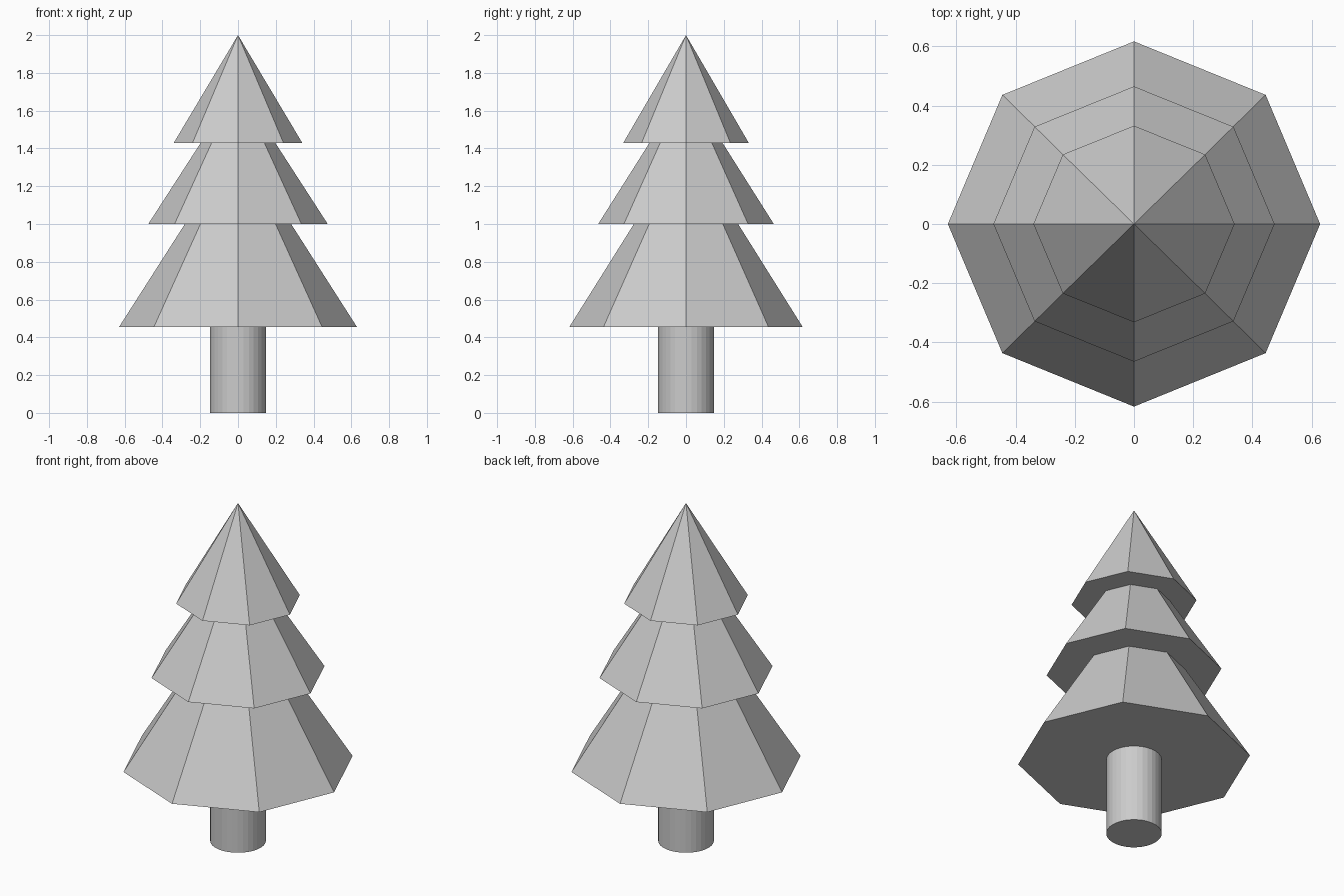
import bpy
import bmesh
from mathutils import Matrix

if "Cube" in bpy.data.objects:
    bpy.data.objects.remove(bpy.data.objects["Cube"])


def add_cone(name, sides, rx, ry, z0, z1, tip):
    """Flat-shaded cone (tip=0) or cylinder (tip=1), slightly oval in plan."""
    bm = bmesh.new()
    bmesh.ops.create_cone(bm, cap_ends=True, cap_tris=False, segments=sides,
                          radius1=1, radius2=tip, depth=1)
    bmesh.ops.remove_doubles(bm, verts=bm.verts, dist=1e-5)
    bm.transform(Matrix.Translation((0, 0, (z0 + z1) / 2))
                 @ Matrix.Diagonal((rx, ry, z1 - z0, 1)))
    bmesh.ops.recalc_face_normals(bm, faces=bm.faces)
    mesh = bpy.data.meshes.new(name)
    bm.to_mesh(mesh)
    bm.free()
    obj = bpy.data.objects.new(name, mesh)
    bpy.context.collection.objects.link(obj)


# Round trunk
add_cone("trunk", 32, 0.149, 0.149, 0.0, 0.46, 1)

# Three overlapping eight-sided foliage tiers
tiers = [("lower_foliage", 0.629, 0.617, 0.456, 1.44),
         ("middle_foliage", 0.475, 0.465, 1.0, 1.735),
         ("top_foliage", 0.34, 0.332, 1.43, 2.0)]
for name, rx, ry, z0, z1 in tiers:
    add_cone(name, 8, rx, ry, z0, z1, 0)
